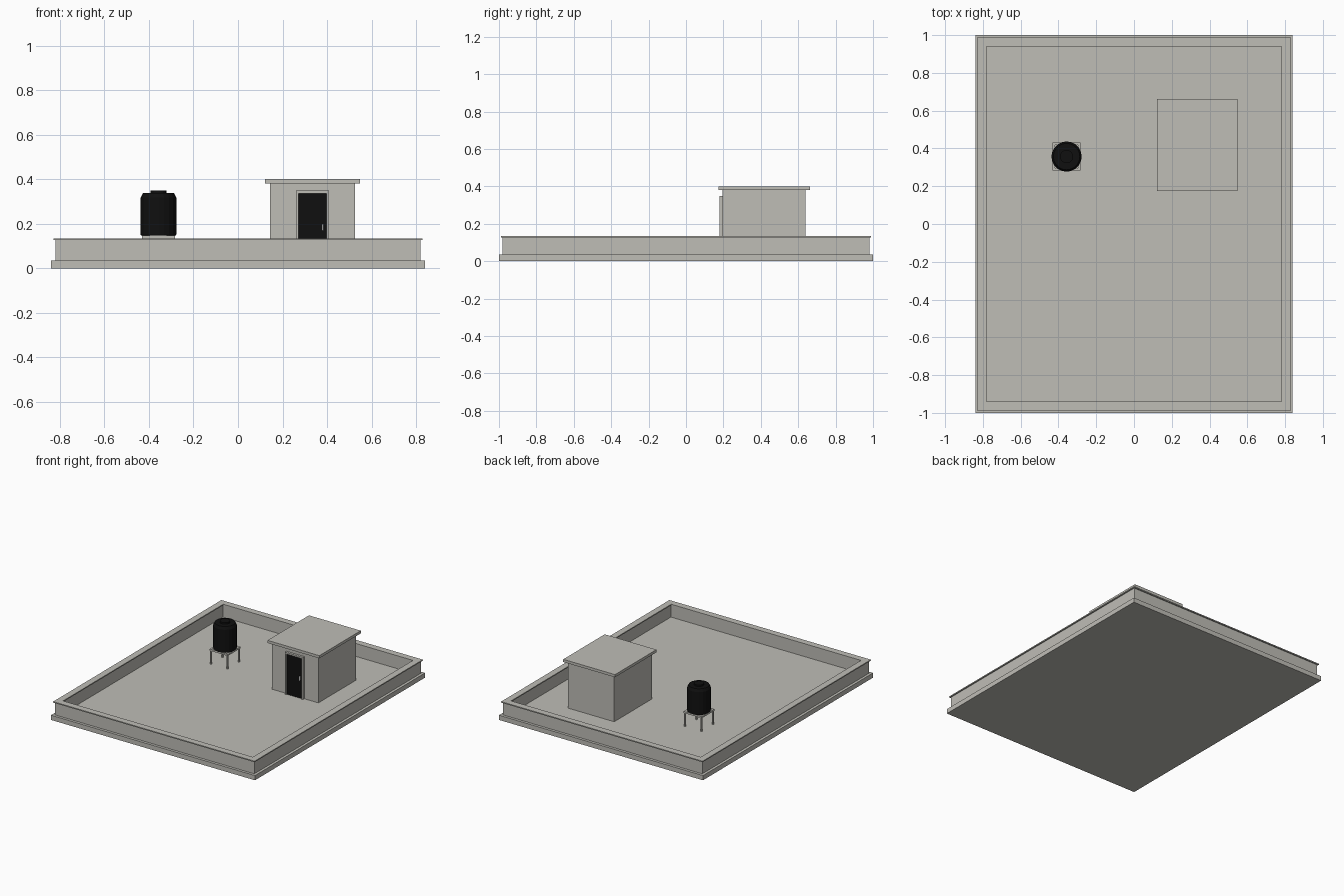
import bpy
import bmesh
from math import cos, sin, tau

cube = bpy.data.objects.get("Cube")
if cube:
    bpy.data.objects.remove(cube, do_unlink=True)


def material(name, colour):
    m = bpy.data.materials.new(name)
    m.use_nodes = True
    m.diffuse_color = (*colour, 1)
    m.node_tree.nodes["Principled BSDF"].inputs["Base Color"].default_value = (*colour, 1)
    return m


concrete = material("concrete", (0.52, 0.51, 0.47))
black = material("black", (0.005, 0.005, 0.005))
white = material("white", (0.85, 0.85, 0.85))


def finish(name, bm, mat):
    bmesh.ops.recalc_face_normals(bm, faces=bm.faces)
    mesh = bpy.data.meshes.new(name)
    bm.to_mesh(mesh)
    bm.free()
    mesh.materials.append(mat)
    ob = bpy.data.objects.new(name, mesh)
    bpy.context.collection.objects.link(ob)
    return ob


def box(name, x, y, z, mat=concrete):
    """Box from (min, max) pairs."""
    bm = bmesh.new()
    bmesh.ops.create_cube(bm, size=1)
    for v in bm.verts:
        v.co = [r[0] if c < 0 else r[1] for r, c in zip((x, y, z), v.co)]
    return finish(name, bm, mat)


def ring(name, centre, outer, inner, z, mat=concrete):
    """Rectangular frame lying flat, with mitred corners."""
    bm = bmesh.new()
    loops = []
    for (hx, hy), h in ((outer, z[0]), (outer, z[1]), (inner, z[1]), (inner, z[0])):
        loops.append([bm.verts.new((centre[0] + sx * hx, centre[1] + sy * hy, h))
                      for sx, sy in ((-1, -1), (1, -1), (1, 1), (-1, 1))])
    for a, b in zip(loops, loops[1:] + loops[:1]):
        for i in range(4):
            j = (i + 1) % 4
            bm.faces.new((a[i], a[j], b[j], b[i]))
    return finish(name, bm, mat)


def lathe(name, centre, profile, sides, mat):
    """Closed solid turned from (radius, height) points."""
    bm = bmesh.new()
    loops = [[bm.verts.new((centre[0] + r * cos(tau * i / sides),
                            centre[1] + r * sin(tau * i / sides), h))
              for i in range(sides)] for r, h in profile]
    for a, b in zip(loops, loops[1:]):
        for i in range(sides):
            j = (i + 1) % sides
            bm.faces.new((a[i], a[j], b[j], b[i]))
    bm.faces.new(loops[0])
    bm.faces.new(loops[-1])
    return finish(name, bm, mat)


# Roof slab with parapet and coping
FLOOR = 0.035
box("roof_slab", (-0.84, 0.84), (-1, 1), (0, FLOOR))
ring("parapet_wall", (0, 0), (0.82, 0.98), (0.788, 0.948), (FLOOR, 0.128))
ring("parapet_coping", (0, 0), (0.829, 0.989), (0.781, 0.941), (0.127, 0.135))

# Stair hut
box("hut_walls", (0.143, 0.525), (0.195, 0.64), (FLOOR, 0.381))
box("hut_roof", (0.121, 0.547), (0.175, 0.662), (0.38, 0.4))

# Door with its frame and handle
for side, x in (("right", (0.261, 0.272)), ("left", (0.398, 0.409))):
    box("door_jamb_" + side, x, (0.178, 0.196), (FLOOR, 0.337))
box("door_header", (0.261, 0.409), (0.178, 0.196), (0.337, 0.349))
box("door", (0.272, 0.398), (0.186, 0.196), (FLOOR, 0.337), black)
box("door_handle", (0.376, 0.383), (0.179, 0.187), (0.17, 0.2), white)

# Water tank on a four-legged stand
TANK = (-0.357, 0.357)
ring("stand_frame", TANK, (0.075, 0.075), (0.06, 0.06), (0.135, 0.147))
for sx in (-1, 1):
    for sy in (-1, 1):
        name = "stand_leg_" + ("front" if sy < 0 else "back") + ("_right" if sx < 0 else "_left")
        lathe(name, (TANK[0] + sx * 0.067, TANK[1] + sy * 0.067),
              [(0.007, FLOOR), (0.007, 0.136)], 8, concrete)
lathe("water_tank", TANK,
      [(0.078, 0.147), (0.08, 0.152), (0.08, 0.318), (0.07, 0.338),
       (0.035, 0.339), (0.035, 0.35)], 20, black)
